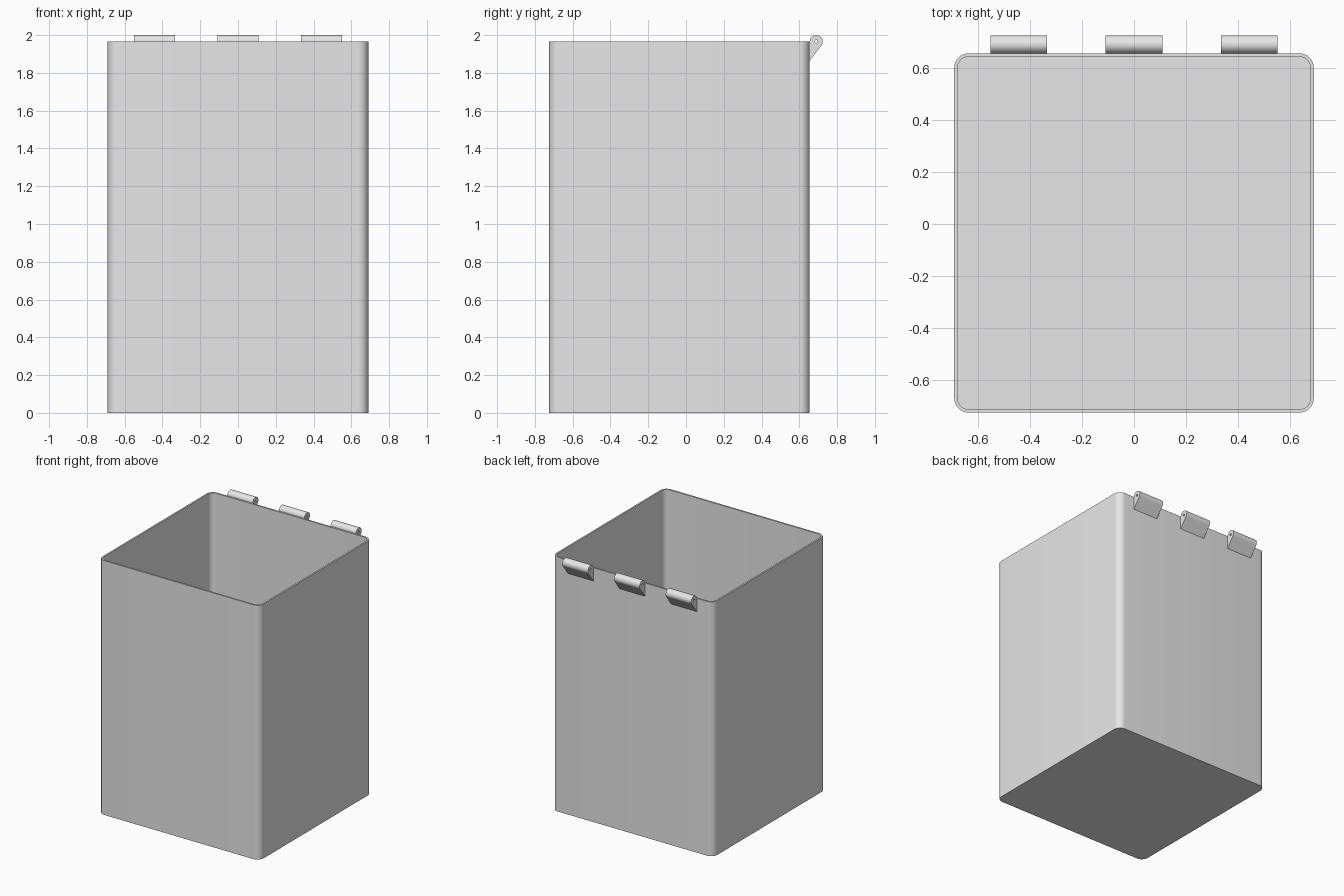
import bpy
import bmesh
from math import sin, cos, pi, atan2, hypot

cube = bpy.data.objects.get("Cube")
if cube:
    bpy.data.objects.remove(cube, do_unlink=True)

# One plain grey material
grey = bpy.data.materials.new("plain_grey")
grey.use_nodes = True
colour = (0.8, 0.8, 0.8, 1)
grey.diffuse_color = colour
grey.node_tree.nodes["Principled BSDF"].inputs["Base Color"].default_value = colour

HALF_X, FRONT, BACK, TOP = 0.69, -0.724, 0.655, 1.967
WALL, CORNER = 0.013, 0.055


def finish(name, bm):
    bmesh.ops.recalc_face_normals(bm, faces=bm.faces)
    mesh = bpy.data.meshes.new(name)
    bm.to_mesh(mesh)
    bm.free()
    mesh.materials.append(grey)
    obj = bpy.data.objects.new(name, mesh)
    bpy.context.collection.objects.link(obj)
    bpy.ops.object.select_all(action='DESELECT')
    obj.select_set(True)
    bpy.context.view_layer.objects.active = obj
    bpy.ops.object.shade_smooth_by_angle(angle=pi / 6)
    return obj


def bridge(bm, a, b):
    for i in range(len(a)):
        j = (i + 1) % len(a)
        bm.faces.new((a[i], a[j], b[j], b[i]))


def rounded_ring(bm, inset, z, steps=8):
    """Rounded rectangle of the container, moved inward by inset."""
    r = CORNER - inset
    x, y0, y1 = HALF_X - CORNER, FRONT + CORNER, BACK - CORNER
    ring = []
    for q, (cx, cy) in enumerate(((x, y1), (-x, y1), (-x, y0), (x, y0))):
        for i in range(steps + 1):
            a = (q + i / steps) * pi / 2
            ring.append(bm.verts.new((cx + r * cos(a), cy + r * sin(a), z)))
    return ring


# Open container with thin walls and a floor
bm = bmesh.new()
rings = [rounded_ring(bm, inset, z) for inset, z in
         ((0, 0), (0, TOP), (WALL, TOP), (WALL, WALL))]
for lower, upper in zip(rings, rings[1:]):
    bridge(bm, lower, upper)
bm.faces.new(rings[0])
bm.faces.new(rings[-1])
finish("container", bm)


# Hinge knuckles: round barrel tapering down to the back wall, with a pin hole
RADIUS, HOLE, LENGTH, FOOT_Z = 0.0345, 0.008, 0.218, 1.865
cy, cz = BACK + RADIUS, 2 - RADIUS


def hinge(name, x):
    bm = bmesh.new()
    steps = 28
    to_foot = atan2(FOOT_Z - cz, -RADIUS)
    start = 2 * to_foot + pi      # tangent point on the sloping side
    angles = [start + (pi - start) * i / steps for i in range(steps + 1)]
    outline = [(cy + RADIUS * cos(a), cz + RADIUS * sin(a)) for a in angles]
    outline.append((BACK, FOOT_Z))
    angles.append(to_foot)
    hole = [(cy + HOLE * cos(a), cz + HOLE * sin(a)) for a in angles]
    outer, inner = [], []
    for px in (x - LENGTH / 2, x + LENGTH / 2):
        outer.append([bm.verts.new((px, y, z)) for y, z in outline])
        inner.append([bm.verts.new((px, y, z)) for y, z in hole])
    bridge(bm, *outer)
    bridge(bm, *inner)
    for o, i in zip(outer, inner):
        bridge(bm, o, i)
    finish(name, bm)


for name, x in (("right_hinge", -0.442), ("middle_hinge", 0), ("left_hinge", 0.442)):
    hinge(name, x)
